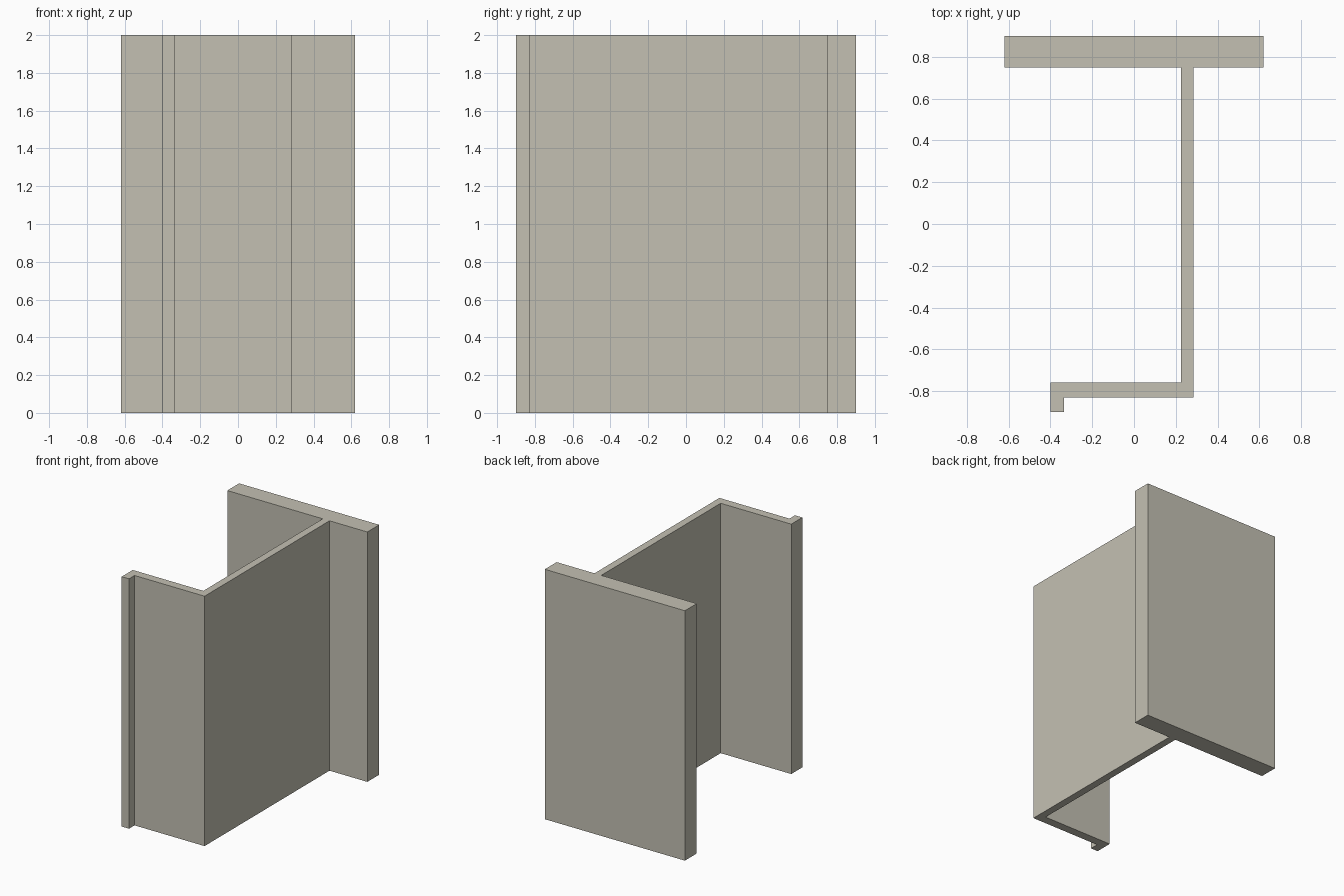
import bpy
import bmesh

if "Cube" in bpy.data.objects:
    bpy.data.objects.remove(bpy.data.objects["Cube"])

HEIGHT = 2.0

stone = bpy.data.materials.new("warm grey")
stone.diffuse_color = (0.55, 0.53, 0.45, 1.0)
stone.use_nodes = True
stone.node_tree.nodes["Principled BSDF"].inputs["Base Color"].default_value = stone.diffuse_color

# Cross-section: thick back flange, thin web, front flange with a small lip
profile = [
    (-0.62, 0.90), (-0.62, 0.75), (0.225, 0.75), (0.225, -0.76),
    (-0.40, -0.76), (-0.40, -0.90), (-0.335, -0.90), (-0.335, -0.83),
    (0.285, -0.83), (0.285, 0.75), (0.62, 0.75), (0.62, 0.90),
]

# Extrude the section straight up into one solid
bm = bmesh.new()
base = bm.faces.new([bm.verts.new((x, y, 0)) for x, y in profile])
top = bmesh.ops.extrude_face_region(bm, geom=[base], use_keep_orig=True)["geom"]
bmesh.ops.translate(bm, vec=(0, 0, HEIGHT),
                    verts=[g for g in top if isinstance(g, bmesh.types.BMVert)])
bmesh.ops.recalc_face_normals(bm, faces=bm.faces)

mesh = bpy.data.meshes.new("beam_profile")
bm.to_mesh(mesh)
bm.free()
mesh.materials.append(stone)
beam = bpy.data.objects.new("beam_profile", mesh)
bpy.context.collection.objects.link(beam)
